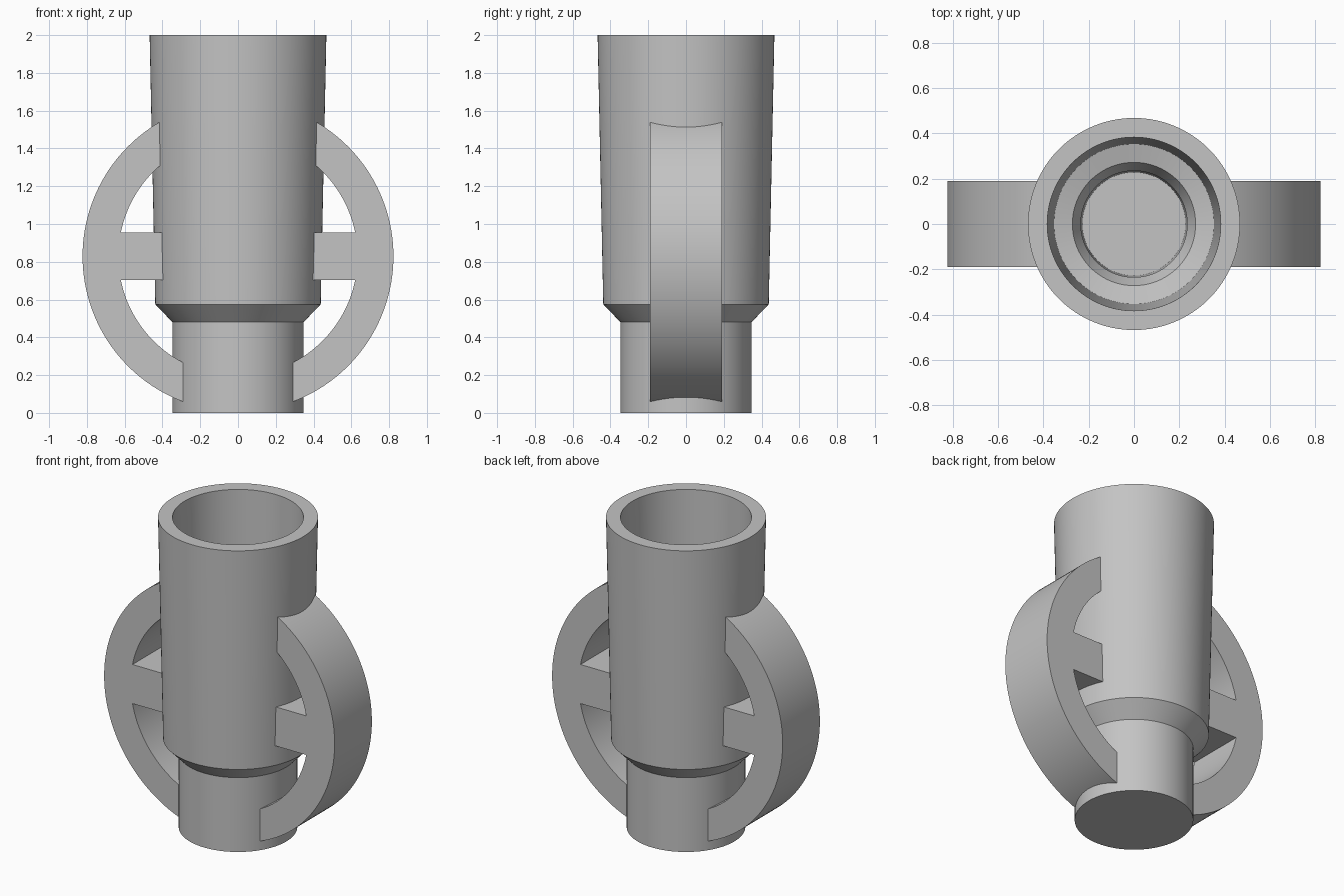
import bpy, bmesh
from math import sin, cos, asin, acos, pi, radians

cube = bpy.data.objects.get("Cube")
if cube:
    bpy.data.objects.remove(cube)

grey = bpy.data.materials.new("plain grey")
grey.use_nodes = True
color = (0.55, 0.55, 0.55, 1)
grey.diffuse_color = color
grey.node_tree.nodes["Principled BSDF"].inputs["Base Color"].default_value = color


def finish(name, bm):
    """Turn a bmesh into a shaded object."""
    bmesh.ops.recalc_face_normals(bm, faces=bm.faces)
    mesh = bpy.data.meshes.new(name)
    bm.to_mesh(mesh)
    bm.free()
    mesh.materials.append(grey)
    obj = bpy.data.objects.new(name, mesh)
    bpy.context.collection.objects.link(obj)
    bpy.ops.object.select_all(action="DESELECT")
    obj.select_set(True)
    bpy.context.view_layer.objects.active = obj
    bpy.ops.object.shade_smooth_by_angle(angle=radians(25))
    return obj


def lathe(name, profile, steps=128):
    """Spin a radius/height profile about z."""
    bm = bmesh.new()
    verts = [bm.verts.new((r, 0, z)) for r, z in profile]
    edges = [bm.edges.new(pair) for pair in zip(verts, verts[1:])]
    bmesh.ops.spin(bm, geom=verts + edges, cent=(0, 0, 0), axis=(0, 0, 1),
                   angle=2 * pi, steps=steps, use_merge=True)
    bmesh.ops.remove_doubles(bm, verts=bm.verts, dist=1e-5)
    return finish(name, bm)


# Hollow stepped cup: outside going up, then the bore going down
lathe("cup_body", [(0, 0), (0.347, 0), (0.347, 0.48), (0.438, 0.575), (0.468, 2),
                   (0.383, 2), (0.353, 0.575), (0.272, 0.555), (0.235, 0.48),
                   (0.228, 0.09), (0, 0.09)])

# Curved side handles with a middle spoke, ends sunk into the wall
CENTER, OUTER, INNER, HALF_WIDTH, SPOKE = 0.829, 0.823, 0.633, 0.19, 0.126
TOP_X, SPOKE_X, LOW_X = 0.395, 0.38, 0.265


def arc(radius, start, end, steps):
    return [(radius * cos(a), CENTER + radius * sin(a))
            for a in (start + (end - start) * i / steps for i in range(steps + 1))]


spoke_angle = asin(SPOKE / INNER)
outline = arc(OUTER, -acos(LOW_X / OUTER), acos(TOP_X / OUTER), 64)
outline += arc(INNER, acos(TOP_X / INNER), spoke_angle, 24)
outline += [(SPOKE_X, CENTER + SPOKE), (SPOKE_X, CENTER - SPOKE)]
outline += arc(INNER, -spoke_angle, -acos(LOW_X / INNER), 24)

for side, name in ((1, "left_handle"), (-1, "right_handle")):
    bm = bmesh.new()
    face = bm.faces.new([bm.verts.new((side * x, -HALF_WIDTH, z)) for x, z in outline])
    new = bmesh.ops.extrude_face_region(bm, geom=[face], use_keep_orig=True)["geom"]
    moved = [v for v in new if isinstance(v, bmesh.types.BMVert)]
    bmesh.ops.translate(bm, verts=moved, vec=(0, 2 * HALF_WIDTH, 0))
    finish(name, bm)
